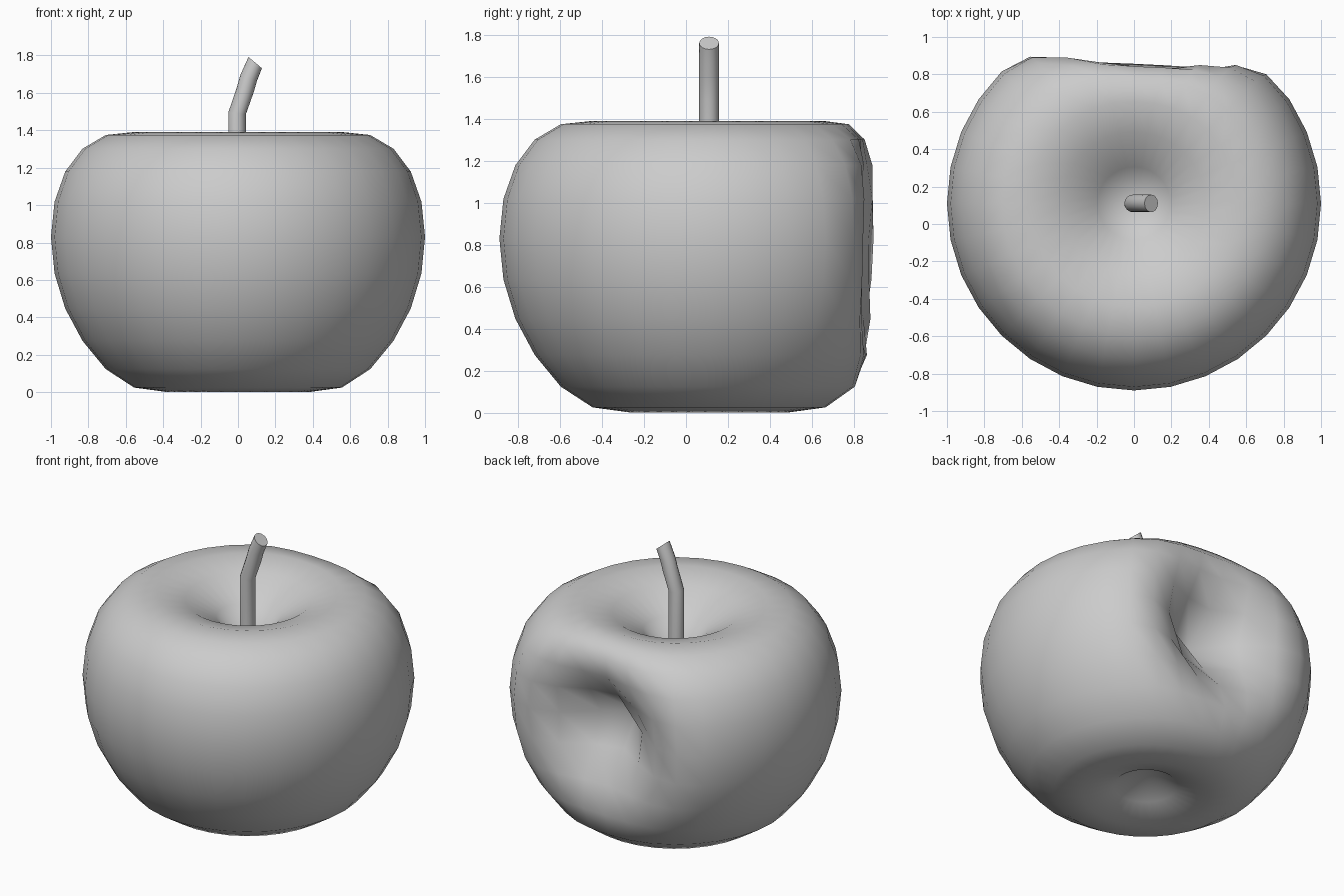
import bpy, bmesh, math
from mathutils import Vector

old = bpy.data.objects.get("Cube")
if old:
    bpy.data.objects.remove(old, do_unlink=True)

AXIS = Vector((0, 0.11, 0.83))  # centre of the fruit body


def material(name, colour):
    mat = bpy.data.materials.new(name)
    mat.use_nodes = True
    mat.diffuse_color = colour
    mat.node_tree.nodes["Principled BSDF"].inputs["Base Color"].default_value = colour
    return mat


grey = material("light_grey", (0.6, 0.6, 0.6, 1))


def finish(bm, name, angle):
    mesh = bpy.data.meshes.new(name)
    bmesh.ops.recalc_face_normals(bm, faces=bm.faces)
    bm.to_mesh(mesh)
    bm.free()
    mesh.materials.append(grey)
    obj = bpy.data.objects.new(name, mesh)
    bpy.context.collection.objects.link(obj)
    bpy.ops.object.select_all(action="DESELECT")
    obj.select_set(True)
    bpy.context.view_layer.objects.active = obj
    bpy.ops.object.shade_smooth_by_angle(angle=math.radians(angle))
    return obj


def dent(bm, centre, move, reach):
    """Pull the surface in, with a sharp falloff around the centre."""
    centre, move = Vector(centre), Vector(move)
    for v in bm.verts:
        t = max(0, 1 - (v.co - centre).length / reach)
        v.co += move * t * t


# Fruit body: a sphere with a stem hollow, a base hollow and a bite at the back
bm = bmesh.new()
bmesh.ops.create_uvsphere(bm, u_segments=32, v_segments=16, radius=1)
dent(bm, (0, 0, 1), (0, 0, -0.79), 1.4)
dent(bm, (0, 0, -1), (0, 0, 0.37), 0.79)
dent(bm, (0.05, 1, -0.03), (0, -0.7, 0), 0.85)
bmesh.ops.translate(bm, verts=bm.verts, vec=AXIS)
finish(bm, "fruit_body", 180)

# Stem: rings along a bent path, each (x, z, tilt)
SIDES, RADIUS = 16, 0.047
path = [(-0.005, 1.0, 0), (-0.005, 1.49, 0.12), (0.04, 1.62, 0.3),
        (0.057, 1.68, 0.35), (0.092, 1.762, 0.7)]
bm = bmesh.new()
rings = []
for x, z, tilt in path:
    ring = []
    for i in range(SIDES):
        a = math.tau * i / SIDES
        u, w = RADIUS * math.cos(a), RADIUS * math.sin(a)
        ring.append(bm.verts.new((x + u * math.cos(tilt), AXIS.y + w, z - u * math.sin(tilt))))
    rings.append(ring)
for low, high in zip(rings, rings[1:]):
    for i in range(SIDES):
        j = (i + 1) % SIDES
        bm.faces.new((low[i], low[j], high[j], high[i]))
bm.faces.new(rings[0])
bm.faces.new(rings[-1])
finish(bm, "stem", 40)
